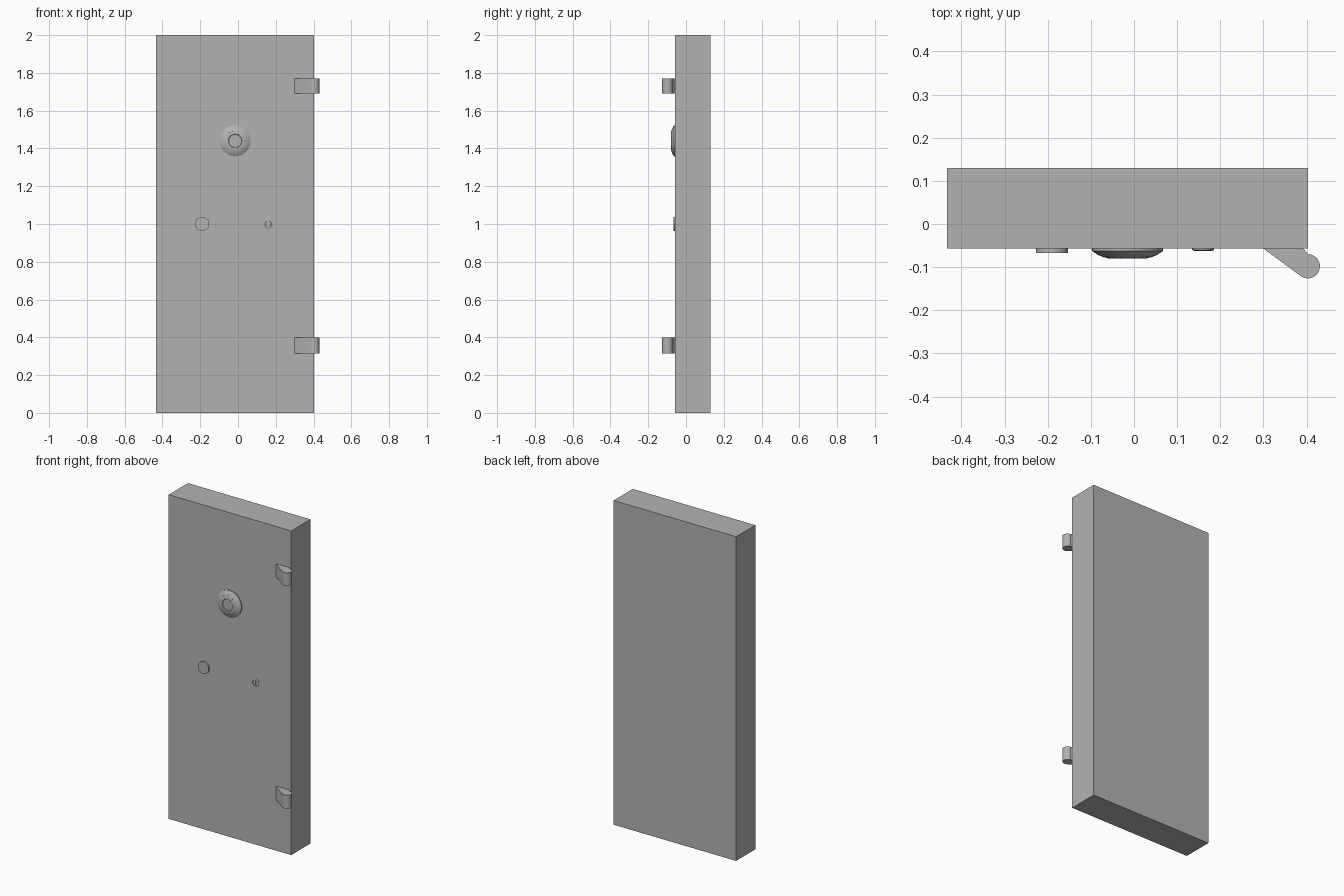
import bpy, bmesh, math
from mathutils import Vector, Matrix

if "Cube" in bpy.data.objects:
    bpy.data.objects.remove(bpy.data.objects["Cube"])

GREY = (0.45, 0.45, 0.45, 1)
metal = bpy.data.materials.new("grey metal")
metal.use_nodes = True
metal.diffuse_color = GREY
metal.node_tree.nodes["Principled BSDF"].inputs["Base Color"].default_value = GREY

FACE_Y = -0.057  # front face of the door slab


def finish(name, bm, smooth=False):
    bmesh.ops.remove_doubles(bm, verts=bm.verts, dist=1e-5)
    bmesh.ops.recalc_face_normals(bm, faces=bm.faces)
    mesh = bpy.data.meshes.new(name)
    bm.to_mesh(mesh)
    bm.free()
    mesh.materials.append(metal)
    obj = bpy.data.objects.new(name, mesh)
    bpy.context.collection.objects.link(obj)
    if smooth:
        bpy.ops.object.select_all(action='DESELECT')
        obj.select_set(True)
        bpy.context.view_layer.objects.active = obj
        bpy.ops.object.shade_smooth_by_angle(angle=math.radians(20))
    return obj


def box(name, low, high):
    bm = bmesh.new()
    low, high = Vector(low), Vector(high)
    bmesh.ops.create_cube(bm, size=1, matrix=Matrix.Translation((low + high) / 2)
                          @ Matrix.Diagonal((*(high - low), 1)))
    return finish(name, bm)


def lathe(name, x, z, profile, steps=48):
    """Turn (radius, height above the door) points about a front-facing axis."""
    bm = bmesh.new()
    verts = [bm.verts.new((x + r, FACE_Y - h, z)) for r, h in profile]
    edges = [bm.edges.new(pair) for pair in zip(verts, verts[1:])]
    bmesh.ops.spin(bm, geom=verts + edges, cent=(x, 0, z), axis=(0, 1, 0),
                   angle=math.tau, steps=steps)
    return finish(name, bm, smooth=True)


def hinge(name, z_low, z_high):
    # Slanted arm wrapping a round knuckle
    cx, cy, r = 0.403, -0.098, 0.028
    points = [(0.30, FACE_Y)]
    for i in range(17):
        a = math.radians(-125 + 215 * i / 16)
        points.append((cx + r * math.cos(a), cy + r * math.sin(a)))
    points.append((0.393, FACE_Y))
    bm = bmesh.new()
    face = bm.faces.new([bm.verts.new((px, py, z_low)) for px, py in points])
    top = bmesh.ops.extrude_face_region(bm, geom=[face])["geom"]
    bmesh.ops.translate(bm, vec=(0, 0, z_high - z_low),
                        verts=[v for v in top if isinstance(v, bmesh.types.BMVert)])
    return finish(name, bm, smooth=True)


# Door slab and hinges
box("door_slab", (-0.433, FACE_Y, 0), (0.403, 0.13, 2))
hinge("upper_hinge", 1.69, 1.77)
hinge("lower_hinge", 0.315, 0.398)

# Dial with raised rim and sunken centre
DIAL_X, DIAL_Z = -0.015, 1.44
lathe("dial", DIAL_X, DIAL_Z,
      [(0.082, 0), (0.082, 0.006), (0.068, 0.015), (0.045, 0.023),
       (0.036, 0.023), (0.034, 0.021), (0, 0.021)])

# Small graduation marks around the dial
bm = bmesh.new()
slope = math.atan2(0.008, 0.023)
for i in range(20):
    spin = Matrix.Rotation(math.tau * i / 20, 4, 'Y')
    place = (Matrix.Translation((DIAL_X, FACE_Y, DIAL_Z)) @ spin
             @ Matrix.Translation((0.057, -0.019, 0))
             @ Matrix.Rotation(slope, 4, 'Z')
             @ Matrix.Diagonal((0.008, 0.001, 0.003, 1)))
    bmesh.ops.create_cube(bm, size=1, matrix=place)
finish("dial_marks", bm)

# Handle boss
lathe("handle_boss", -0.19, 1.0, [(0.037, 0), (0.037, 0.01), (0, 0.01)])

# Lock cylinder: stepped ring with a keyway plate
LOCK_X = 0.16
lathe("lock_ring", LOCK_X, 1.0,
      [(0.025, 0), (0.025, 0.003), (0.022, 0.005), (0.017, 0.005),
       (0.016, 0.003), (0, 0.003)], steps=32)
box("keyway", (LOCK_X - 0.004, FACE_Y - 0.005, 0.987),
    (LOCK_X + 0.004, FACE_Y - 0.002, 1.013))
